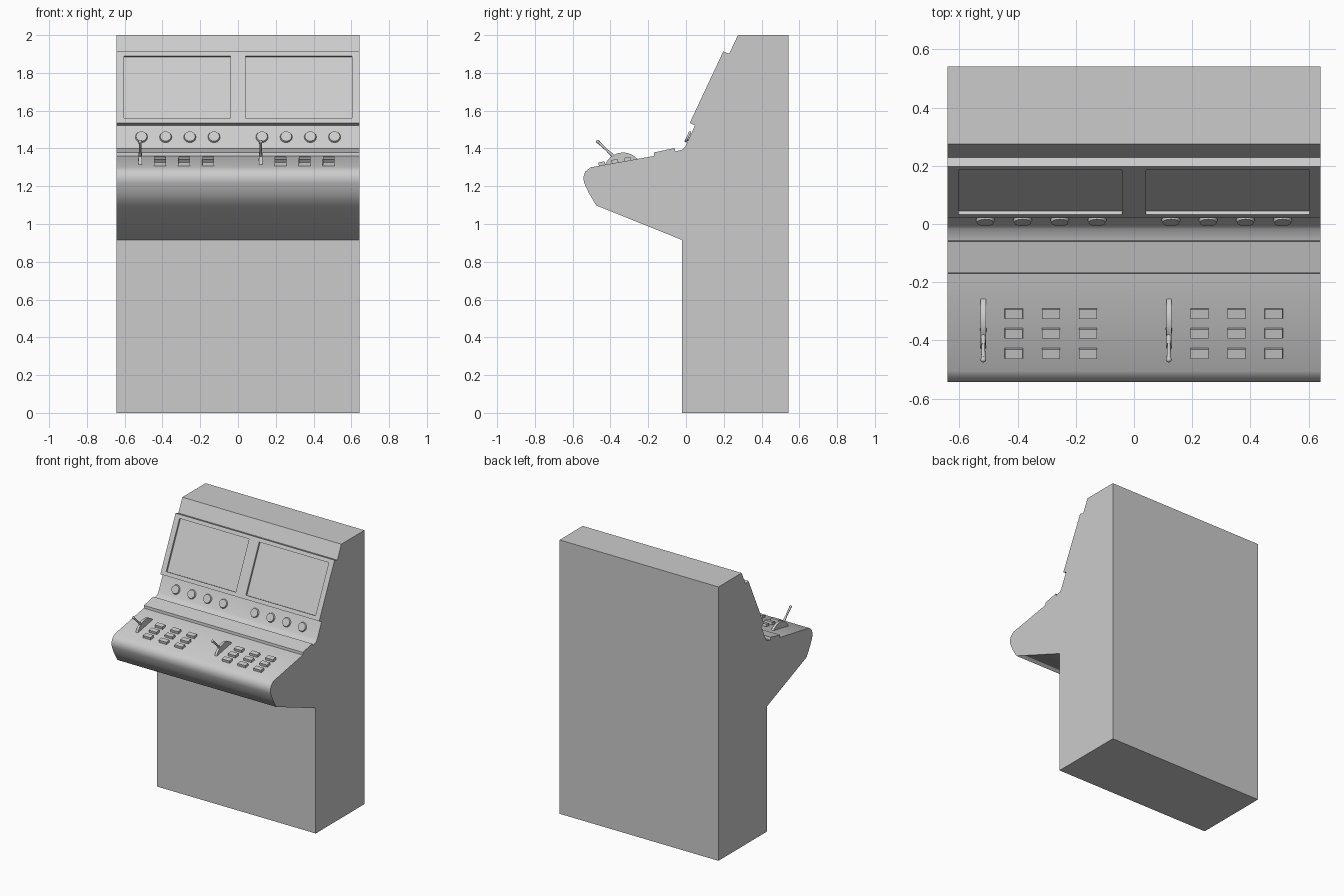
import bpy, bmesh
from math import radians, atan2
from mathutils import Vector, Matrix

if "Cube" in bpy.data.objects:
    bpy.data.objects.remove(bpy.data.objects["Cube"])

W = 0.642                                  # half width of the cabinet
DECK = atan2(0.06, 0.335)                  # tilt of the control deck
PANEL = atan2(0.378, 0.175)                # tilt of the upper panels


def finish(name, bm, smooth=None):
    bmesh.ops.recalc_face_normals(bm, faces=bm.faces)
    mesh = bpy.data.meshes.new(name)
    bm.to_mesh(mesh)
    bm.free()
    ob = bpy.data.objects.new(name, mesh)
    bpy.context.collection.objects.link(ob)
    if smooth:
        shade(ob, smooth)
    return ob


def shade(ob, angle):
    bpy.ops.object.select_all(action='DESELECT')
    ob.select_set(True)
    bpy.context.view_layer.objects.active = ob
    bpy.ops.object.shade_smooth_by_angle(angle=radians(angle))


def place(x, y, z, tilt):
    return Matrix.Translation((x, y, z)) @ Matrix.Rotation(tilt, 4, 'X')


def box(bm, frame, size, offset=(0, 0, 0)):
    m = frame @ Matrix.Translation(offset) @ Matrix.Diagonal((*size, 1))
    return bmesh.ops.create_cube(bm, size=1, matrix=m)['verts']


def rod(bm, a, b, r1, r2, sides=12):
    a, b = Vector(a), Vector(b)
    d = b - a
    m = Matrix.Translation((a + b) / 2) @ d.to_track_quat('Z', 'Y').to_matrix().to_4x4()
    bmesh.ops.create_cone(bm, cap_ends=True, segments=sides, radius1=r1,
                          radius2=r2, depth=d.length, matrix=m)


def deck_z(y):
    return 1.36 + (y + 0.17) * 0.06 / 0.335


# Cabinet: one side profile (y, z) extruded across the width
profile = [(-0.02, 0), (0.542, 0), (0.542, 2.0), (0.275, 2.0), (0.229, 1.902),
           (0.197, 1.913), (0.02, 1.535), (0.048, 1.522),
           (-0.003, 1.412), (-0.018, 1.394), (-0.056, 1.384), (-0.061, 1.402),
           (-0.168, 1.379), (-0.17, 1.36),
           (-0.505, 1.30), (-0.533, 1.278), (-0.544, 1.248), (-0.539, 1.217),
           (-0.515, 1.165), (-0.475, 1.098), (-0.02, 0.915)]
bm = bmesh.new()
face = bm.faces.new([bm.verts.new((-W, y, z)) for y, z in profile])
ext = bmesh.ops.extrude_face_region(bm, geom=[face])['geom']
bmesh.ops.translate(bm, vec=(2 * W, 0, 0),
                    verts=[v for v in ext if isinstance(v, bmesh.types.BMVert)])
cabinet = finish("cabinet", bm)

# Two recessed screens cut into the sloped panel
bm = bmesh.new()
for x in (-0.322, 0.322):
    box(bm, place(x, 0.108, 1.725, PANEL), (0.562, 0.363, 0.028))
cutter = finish("screen_cutter", bm)
cutter.hide_render = True
cut = cabinet.modifiers.new("screens", 'BOOLEAN')
cut.operation, cut.solver, cut.object = 'DIFFERENCE', 'EXACT', cutter
bpy.context.view_layer.objects.active = cabinet
bpy.ops.object.modifier_apply(modifier=cut.name)
bpy.data.objects.remove(cutter)
shade(cabinet, 40)

for side, cx in (("left", -0.319), ("right", 0.319)):
    # Row of four dials: narrow stem under a wider cap
    bm = bmesh.new()
    for i in range(4):
        f = place(cx + (i - 1.5) * 0.128, 0.019, 1.458, PANEL)
        rod(bm, f @ Vector((0, 0, -0.005)), f @ Vector((0, 0, 0.008)), 0.022, 0.022)
        rod(bm, f @ Vector((0, 0, 0.005)), f @ Vector((0, 0, 0.016)), 0.033, 0.029)
    finish(f"{side}_dials", bm, 35)

    # Three by three push buttons, slightly tapered
    bm = bmesh.new()
    for i in range(3):
        for y in (-0.307, -0.375, -0.444):
            f = place(cx - 0.094 + i * 0.1275, y, deck_z(y), DECK)
            verts = box(bm, f, (0.064, 0.036, 0.026), (0, 0, 0.005))
            inv = f.inverted()
            for v in verts:
                p = inv @ v.co
                if p.z > 0:
                    v.co = f @ Vector((p.x * 0.95, p.y * 0.92, p.z))
    finish(f"{side}_buttons", bm)

    # Lever: curved guide, collar, thin stick and rounded grip
    lx = cx - 0.199
    bm = bmesh.new()
    rod(bm, (lx - 0.009, -0.333, 1.275), (lx + 0.009, -0.333, 1.275), 0.103, 0.103, 48)
    finish(f"{side}_lever_guide", bm, 30)
    bm = bmesh.new()
    rod(bm, (lx, -0.36, 1.335), (lx, -0.415, 1.387), 0.011, 0.007)
    rod(bm, (lx, -0.40, 1.373), (lx, -0.465, 1.435), 0.005, 0.008)
    bmesh.ops.create_uvsphere(bm, u_segments=12, v_segments=8, radius=0.010,
                              matrix=Matrix.Translation((lx, -0.466, 1.436)))
    finish(f"{side}_lever_stick", bm, 40)
